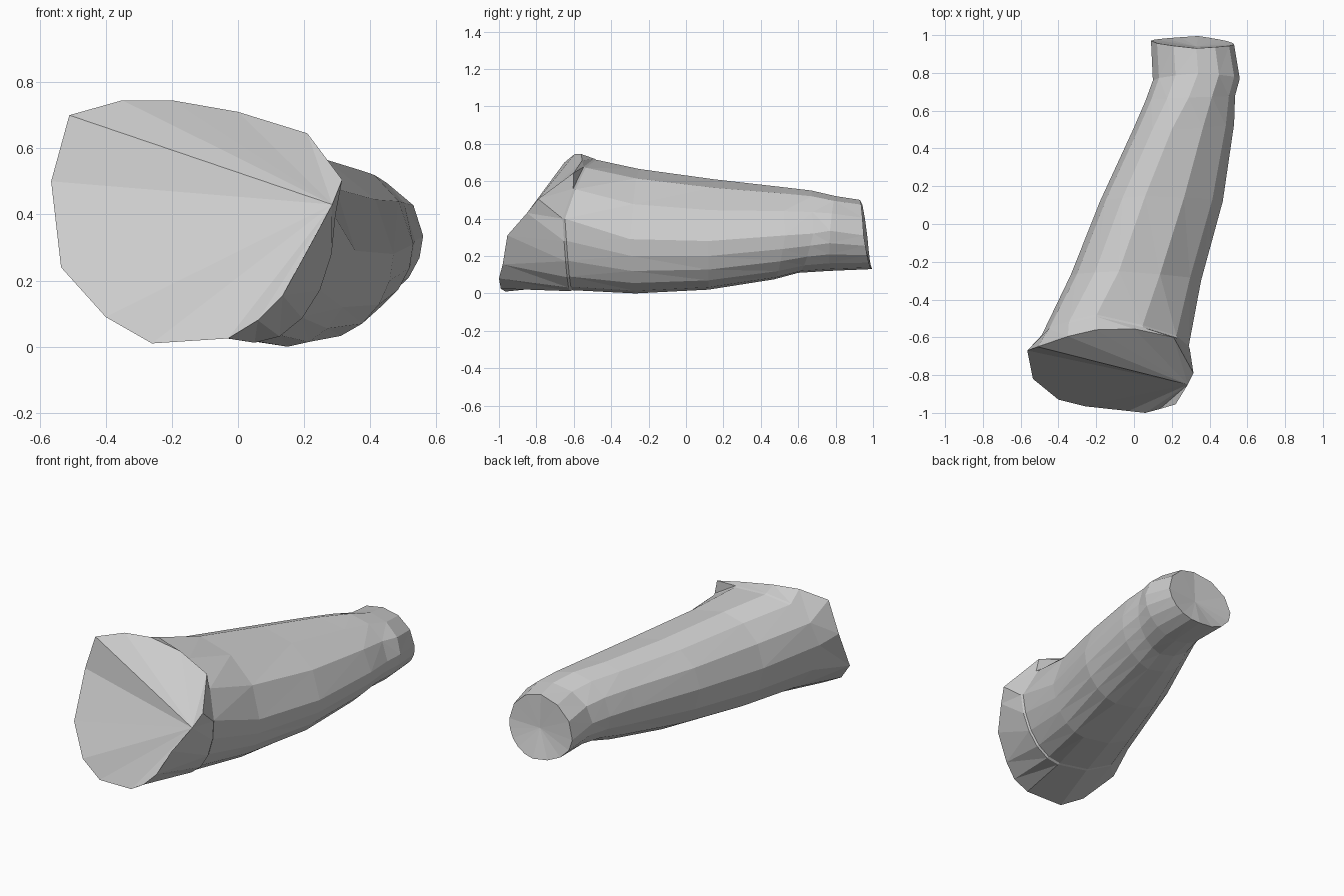
import bpy, bmesh
from math import sin, cos, pi
from mathutils import Vector

if "Cube" in bpy.data.objects:
    bpy.data.objects.remove(bpy.data.objects["Cube"])

SIDES = (3, 3, 5, 4)   # segments per quadrant: left-top, top-right, right-bottom, bottom-left


def ring(left, top, right, bottom):
    """Closed cross-section through its four extreme points, joined by quarter ellipses."""
    ends = [left, top, right, bottom, left]
    pts = []
    for q, n in enumerate(SIDES):
        a, b = Vector(ends[q]), Vector(ends[q + 1])
        for i in range(n):
            t = i / n
            s, c = sin(t * pi / 2), 1 - cos(t * pi / 2)
            fx, fz = (c, s) if q % 2 == 0 else (s, c)
            pts.append(Vector((a.x + (b.x - a.x) * fx,
                               a.y + (b.y - a.y) * t,
                               a.z + (b.z - a.z) * fz)))
    return pts


def scaled(pts, k, dy):
    mid = sum(pts, Vector()) / len(pts)
    return [mid + (p - mid) * k + Vector((0, dy, 0)) for p in pts]


# Slanted outline of the wide end
mouth = [Vector(p) for p in (
    (-.565, -.67, .50), (-.51, -.65, .70), (-.35, -.595, .745),
    (-.20, -.56, .745), (0, -.555, .71), (.21, -.60, .645),
    (.315, -.79, .505), (.285, -.85, .43), (.22, -.955, .31), (.135, -.98, .155),
    (.06, -1.0, .08), (-.03, -.99, .025), (-.26, -.965, .01), (-.40, -.93, .09),
    (-.535, -.82, .24))]

# Seam ring behind the wide end, with a shallow step
seam = ring((-.49, -.59, .44), (-.2, -.49, .72), (.295, -.66, .40), (.05, -.62, .012))

# Limb sections: left, top, right and bottom extremes
limb = [ring(*r) for r in (
    ((-.335, -.27, .38), (-.08, -.25, .665), (.355, -.30, .29), (.15, -.27, 0)),
    ((-.18, .12, .36), (.06, .15, .61), (.47, .12, .28), (.24, .12, .02)),
    ((-.005, .50, .34), (.20, .50, .57), (.53, .53, .31), (.29, .47, .075)),
    ((.06, .65, .33), (.29, .67, .55), (.535, .68, .32), (.31, .60, .11)),
    ((.10, .76, .32), (.34, .80, .52), (.56, .77, .335), (.33, .76, .12)),
    ((.09, .97, .30), (.33, .93, .50), (.53, .95, .31), (.34, .995, .13)))]

bm = bmesh.new()
loops = [[bm.verts.new(p) for p in r]
         for r in [mouth, seam, scaled(seam, .985, .012)] + limb]
n = sum(SIDES)

# Skin between neighbouring sections
for a, b in zip(loops, loops[1:]):
    for i in range(n):
        j = (i + 1) % n
        bm.faces.new((a[i], a[j], b[j], b[i]))

# Wide end closed by a fan from the corner on its right side
hub = 7
for k in range(1, n - 1):
    bm.faces.new((loops[0][hub], loops[0][(hub + k) % n], loops[0][(hub + k + 1) % n]))

# Narrow end closed by a slightly dented fan
dent = bm.verts.new((.33, .94, .30))
for i in range(n):
    bm.faces.new((loops[-1][i], loops[-1][(i + 1) % n], dent))

bmesh.ops.triangulate(bm, faces=[f for f in bm.faces if len(f.verts) > 3])
bmesh.ops.recalc_face_normals(bm, faces=bm.faces)
mesh = bpy.data.meshes.new("limb")
bm.to_mesh(mesh)
bm.free()
bpy.context.collection.objects.link(bpy.data.objects.new("limb", mesh))
